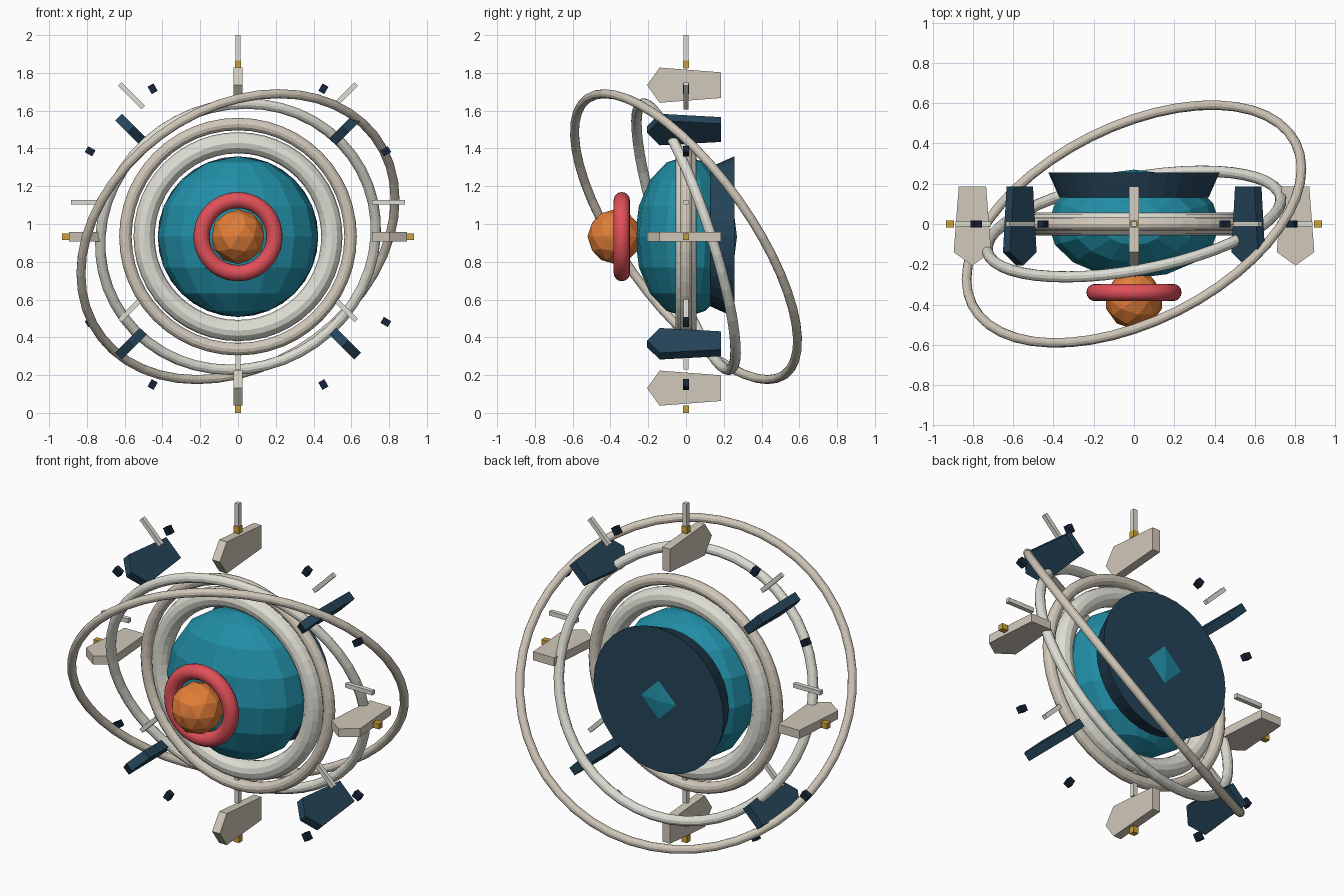
import bpy, bmesh
from math import radians, pi
from mathutils import Matrix, Vector

if "Cube" in bpy.data.objects:
    bpy.data.objects.remove(bpy.data.objects["Cube"])

CZ = 0.933   # centre height of the main body


def material(name, rgb):
    m = bpy.data.materials.new(name)
    m.diffuse_color = (*rgb, 1)
    m.use_nodes = True
    m.node_tree.nodes["Principled BSDF"].inputs["Base Color"].default_value = m.diffuse_color
    return m


TEAL = material("teal", (0.015, 0.27, 0.38))
BEIGE = material("beige", (0.64, 0.58, 0.49))
WHITE = material("off_white", (0.73, 0.73, 0.66))
NAVY = material("navy", (0.018, 0.058, 0.1))
DARK = material("dark_navy", (0.008, 0.018, 0.04))
ORANGE = material("orange", (0.76, 0.21, 0.04))
RED = material("coral_red", (0.75, 0.08, 0.1))
GOLD = material("gold", (0.6, 0.36, 0.04))


def finish(name, mat):
    ob = bpy.context.object
    ob.name = name
    ob.data.materials.append(mat)
    return ob


def ring(name, mat, major, minor, y=0, axis=(0, 1, 0), seg=48, sides=12, smooth=False):
    bpy.ops.mesh.primitive_torus_add(major_radius=major, minor_radius=minor,
                                     major_segments=seg, minor_segments=sides,
                                     location=(0, y, CZ))
    ob = finish(name, mat)
    ob.rotation_mode = 'QUATERNION'
    ob.rotation_quaternion = Vector(axis).to_track_quat('Z', 'Y')
    if smooth:
        bpy.ops.object.shade_smooth_by_angle(angle=radians(45))


def radial_matrix(angle, radius, cz):
    # local x points outward from the centre, local y stays along depth
    return (Matrix.Translation((0, 0, cz)) @ Matrix.Rotation(-radians(angle), 4, 'Y')
            @ Matrix.Translation((radius, 0, 0)))


def radial_box(name, mat, angle, radius, size, cz=CZ):
    bpy.ops.mesh.primitive_cube_add(size=1)
    ob = finish(name, mat)
    ob.data.transform(Matrix.Diagonal((*size, 1)))
    ob.matrix_world = radial_matrix(angle, radius, cz)


def blade(name, mat, angle):
    # pentagon profile (radial, depth), pointed toward the front
    prof = [(-0.068, 0.185), (0.068, 0.185), (0.093, -0.14), (0, -0.206), (-0.093, -0.14)]
    bm = bmesh.new()
    face = bm.faces.new([bm.verts.new((x, y, -0.025)) for x, y in prof])
    ext = bmesh.ops.extrude_face_region(bm, geom=[face])
    bmesh.ops.translate(bm, vec=(0, 0, 0.05),
                        verts=[g for g in ext["geom"] if isinstance(g, bmesh.types.BMVert)])
    bmesh.ops.recalc_face_normals(bm, faces=bm.faces)
    me = bpy.data.meshes.new(name)
    bm.to_mesh(me)
    bm.free()
    me.materials.append(mat)
    ob = bpy.data.objects.new(name, me)
    bpy.context.collection.objects.link(ob)
    ob.matrix_world = radial_matrix(angle, 0.802, CZ)


# flattened low-poly core
bpy.ops.mesh.primitive_uv_sphere_add(segments=16, ring_count=8, radius=0.425,
                                     location=(0, 0, CZ))
finish("core", TEAL).scale = (1, 0.635, 1)

# flared back plate
bpy.ops.mesh.primitive_cone_add(vertices=32, radius1=0.37, radius2=0.425, depth=0.125,
                                location=(0, 0.193, CZ), rotation=(-pi / 2, 0, 0))
finish("back_plate", NAVY)

# front nose ball and its collar
bpy.ops.mesh.primitive_ico_sphere_add(subdivisions=2, radius=0.145, location=(0, -0.377, CZ))
finish("nose_ball", ORANGE)
ring("nose_collar", RED, 0.193, 0.043, y=-0.34, seg=40, sides=16, smooth=True)

# rings around the core
ring("inner_rim", WHITE, 0.497, 0.056)
ring("outer_rim", BEIGE, 0.596, 0.033)

# tilted orbit rings
ring("small_orbit_ring", WHITE, 0.741, 0.028, axis=(-0.173, 0.935, 0.309))
ring("large_orbit_ring", BEIGE, 0.898, 0.024, axis=(-0.377, 0.753, 0.538))

# eight blades, alternating colours, and eight rods on a raised centre
for i in range(8):
    blade(f"blade_{i}", NAVY if i % 2 else BEIGE, i * 45)
    radial_box(f"rod_{i}", WHITE, i * 45, 0.797, (0.176, 0.025, 0.025), cz=1.115)

# twelve marker blocks, gold on the main axes
for i in range(12):
    if i % 3 == 0:
        radial_box(f"gold_marker_{i}", GOLD, i * 30, 0.913, (0.04, 0.033, 0.033))
    else:
        radial_box(f"dark_marker_{i}", DARK, i * 30, 0.904, (0.045, 0.033, 0.036))
